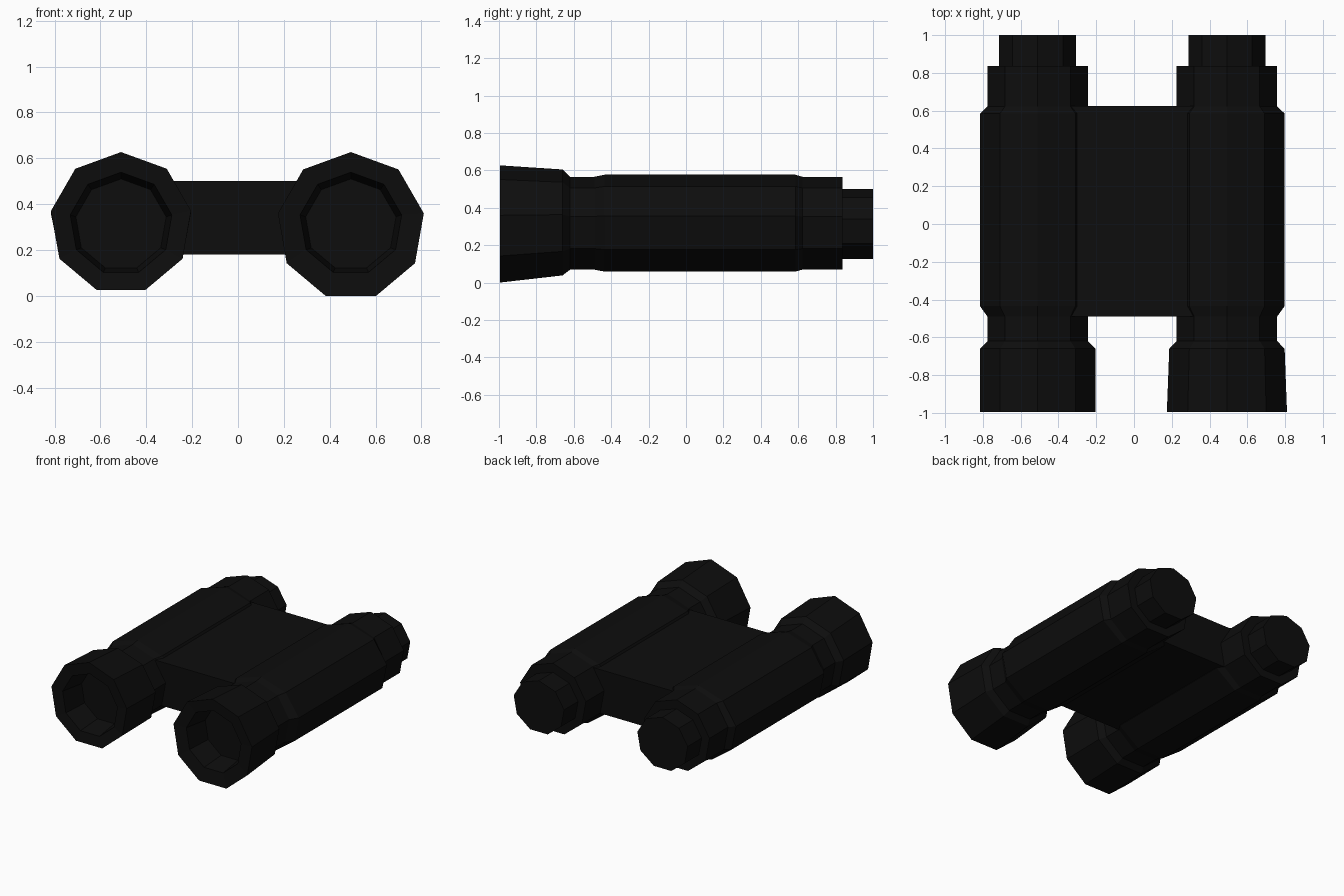
import bpy, bmesh, math

if "Cube" in bpy.data.objects:
    bpy.data.objects.remove(bpy.data.objects["Cube"])

black = bpy.data.materials.new("matte_black")
black.diffuse_color = (0.004, 0.004, 0.004, 1)
black.use_nodes = True
black.node_tree.nodes["Principled BSDF"].inputs["Base Color"].default_value = black.diffuse_color
SIDES = 9


def finish(name, bm):
    bmesh.ops.recalc_face_normals(bm, faces=bm.faces)
    mesh = bpy.data.meshes.new(name)
    bm.to_mesh(mesh)
    bm.free()
    mesh.materials.append(black)
    obj = bpy.data.objects.new(name, mesh)
    bpy.context.collection.objects.link(obj)
    return obj


def tube(name, rings):
    """Loft nine-sided rings given as (x centre, z centre, y, x radius, z radius)."""
    bm = bmesh.new()
    loops = []
    for cx, cz, y, rx, rz in rings:
        angles = [2 * math.pi * i / SIDES for i in range(SIDES)]
        loops.append([bm.verts.new((cx + rx * math.sin(a), y, cz + rz * math.cos(a)))
                      for a in angles])
    for a, b in zip(loops, loops[1:]):
        for i in range(SIDES):
            j = (i + 1) % SIDES
            bm.faces.new((a[i], a[j], b[j], b[i]))
    bm.faces.new(loops[0])
    bm.faces.new(loops[-1])
    return finish(name, bm)


# Barrels: recessed lens, flared hood, neck, grip body, rear neck, eyepiece
for side, cx, hood_r, hood_z in (("left", -0.51, 0.31, 0.317),
                                 ("right", 0.492, 0.323, 0.304)):
    tube(side + "_barrel", [
        (cx, 0.31, -0.80, 0.20, 0.20),
        (cx, 0.314, -0.985, 0.225, 0.225),
        (cx, hood_z, -0.995, hood_r, hood_r),
        (cx, 0.313, -0.66, 0.31, 0.292),
        (cx, 0.31, -0.62, 0.27, 0.256),
        (cx, 0.31, -0.49, 0.27, 0.256),
        (cx, 0.31, -0.435, 0.31, 0.267),
        (cx, 0.31, 0.585, 0.31, 0.267),
        (cx, 0.31, 0.622, 0.27, 0.256),
        (cx, 0.31, 0.837, 0.27, 0.256),
        (cx, 0.307, 0.837, 0.207, 0.193),
        (cx, 0.307, 1.0, 0.207, 0.193),
    ])

# Flat bridge joining the barrels
bm = bmesh.new()
bmesh.ops.create_cube(bm, size=1)
for v in bm.verts:
    v.co = (v.co.x * 0.84, v.co.y * 1.113 + 0.067, v.co.z * 0.32 + 0.34)
finish("bridge", bm)
